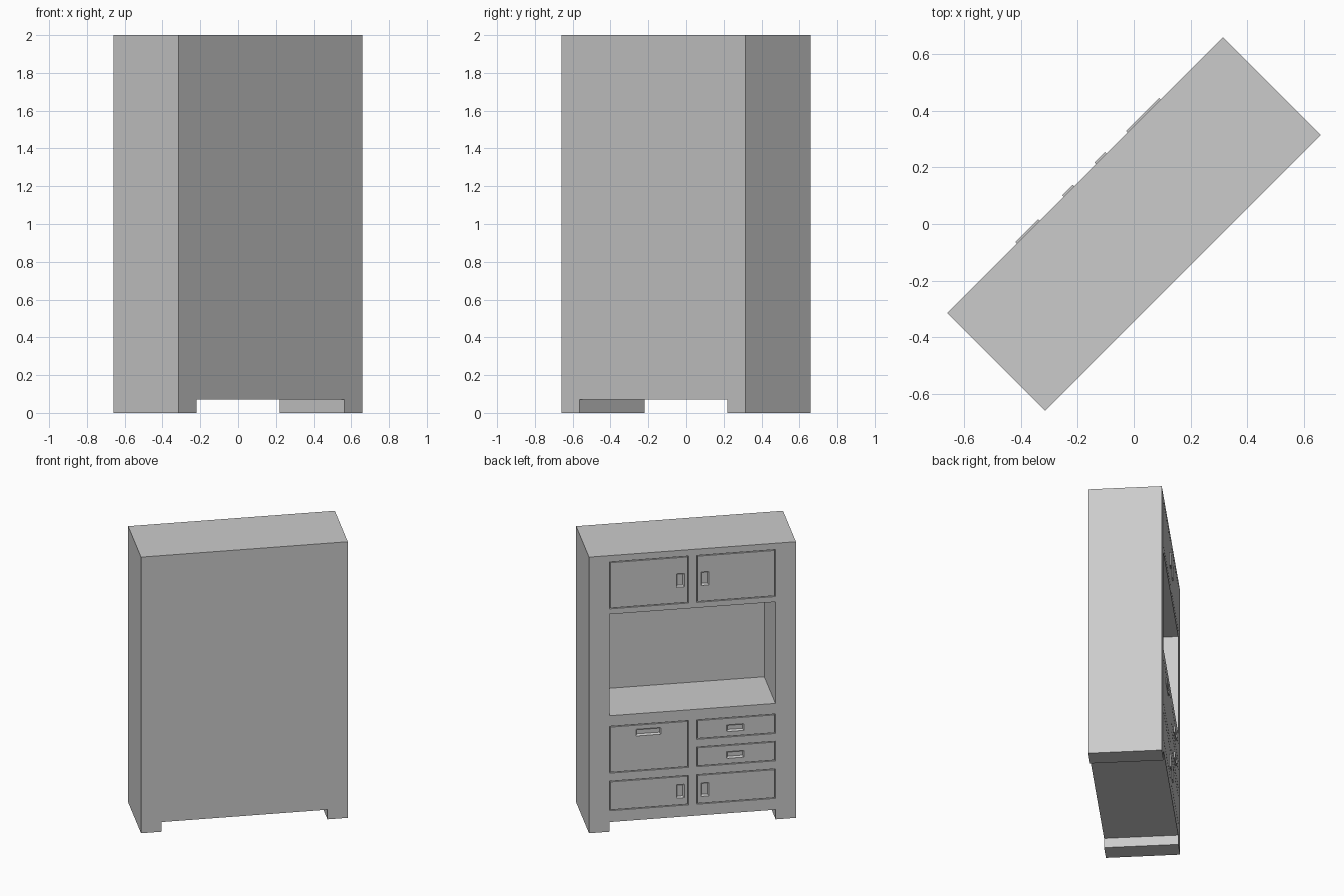
import bpy, bmesh, math
from mathutils import Matrix, Vector

if "Cube" in bpy.data.objects:
    bpy.data.objects.remove(bpy.data.objects["Cube"])

# The cabinet is designed facing local -y, then turned so its front faces back-left
TURN = Matrix.Rotation(math.radians(225), 4, 'Z')
W, D, H = 1.379, 0.488, 2.0
F = -D / 2                      # front plane
GAP, GROOVE = 0.006, 0.02       # gap around doors and its depth


def finish(name, bm, helper=False):
    bmesh.ops.recalc_face_normals(bm, faces=bm.faces)
    bm.transform(TURN)
    me = bpy.data.meshes.new(name)
    bm.to_mesh(me)
    bm.free()
    ob = bpy.data.objects.new(name, me)
    bpy.context.collection.objects.link(ob)
    if helper:
        ob.hide_render = True
        ob.hide_viewport = True
        ob.display_type = 'WIRE'
    return ob


def add_box(bm, x0, x1, y0, y1, z0, z1):
    m = (Matrix.Translation(((x0 + x1) / 2, (y0 + y1) / 2, (z0 + z1) / 2))
         @ Matrix.Diagonal((x1 - x0, y1 - y0, z1 - z0, 1)))
    bmesh.ops.create_cube(bm, size=1, matrix=m)


def cut(ob, cutter):
    mod = ob.modifiers.new("cut", 'BOOLEAN')
    mod.operation = 'DIFFERENCE'
    mod.solver = 'EXACT'
    mod.object = cutter


# Fronts: name, x range, z range, handle (centre x, centre z, width, height)
A, B = 0.028, 0.553
fronts = [("lower_left_flap", -B, -A, 0.424, 0.763, (-0.295, 0.705, 0.165, 0.045)),
          ("upper_drawer", A, B, 0.622, 0.763, (0.285, 0.688, 0.113, 0.045)),
          ("lower_drawer", A, B, 0.424, 0.566, (0.285, 0.494, 0.113, 0.045))]
for s, side in ((-1, "left"), (1, "right")):
    x0, x1 = sorted((s * A, s * B))
    fronts.append(("top_door_" + side, x0, x1, 1.614, 1.954, (s * 0.082, 1.785, 0.052, 0.094)))
    fronts.append(("bottom_door_" + side, x0, x1, 0.152, 0.366, (s * 0.082, 0.257, 0.052, 0.094)))

# Carcass: front outline with two feet, extruded through the depth
leg, foot = 0.135, 0.07
w = W / 2
outline = [(-w, 0), (-w + leg, 0), (-w + leg, foot), (w - leg, foot),
           (w - leg, 0), (w, 0), (w, H), (-w, H)]
bm = bmesh.new()
face = bm.faces.new([bm.verts.new((x, F, z)) for x, z in outline])
ext = bmesh.ops.extrude_face_region(bm, geom=[face])
bmesh.ops.translate(bm, vec=Vector((0, D, 0)),
                    verts=[v for v in ext["geom"] if isinstance(v, bmesh.types.BMVert)])
carcass = finish("cabinet_carcass", bm)

# Cutter for the open niche and the seats of doors and drawers
bm = bmesh.new()
add_box(bm, -B, B, F - 0.1, F + 0.42, 0.84, 1.575)
for name, x0, x1, z0, z1, h in fronts:
    add_box(bm, x0, x1, F - 0.1, F + GROOVE, z0, z1)
cut(carcass, finish("opening_cutter", bm, True))

for name, x0, x1, z0, z1, (hx, hz, hw, hh) in fronts:
    # Flush panel with a narrow gap around it
    bm = bmesh.new()
    add_box(bm, x0 + GAP, x1 - GAP, F, F + GROOVE, z0 + GAP, z1 - GAP)
    panel = finish(name, bm)
    # Pocket for the handle
    bm = bmesh.new()
    e = 0.003
    add_box(bm, hx - hw / 2 + e, hx + hw / 2 - e, F - 0.1, F + 0.016,
            hz - hh / 2 + e, hz + hh / 2 - e)
    cut(panel, finish(name + "_pocket_cutter", bm, True))
    # Recessed pull with a slightly raised rim
    bm = bmesh.new()
    add_box(bm, hx - hw / 2, hx + hw / 2, F - 0.008, F + 0.016, hz - hh / 2, hz + hh / 2)
    front = min(bm.faces, key=lambda f: f.calc_center_median().y)
    bmesh.ops.inset_individual(bm, faces=[front], thickness=0.010)
    inner = min((f for f in bm.faces if f.calc_center_median().y < F - 0.007),
                key=lambda f: (f.calc_center_median() - Vector((hx, F, hz))).length)
    for v in inner.verts:
        v.co.y = F + 0.010
    finish(name + "_handle", bm)
